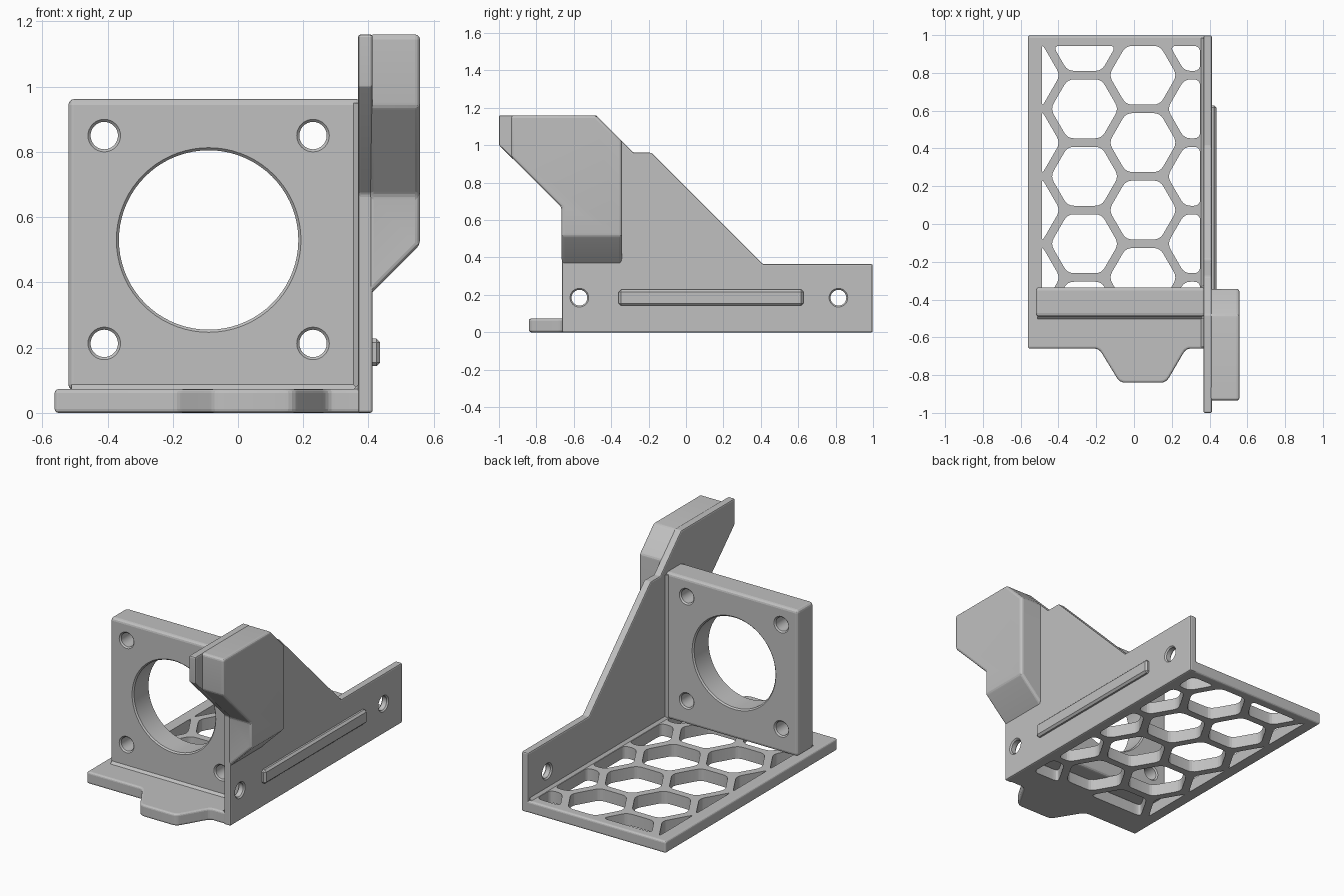
import bpy, bmesh, math
from mathutils import Vector

old = bpy.data.objects.get("Cube")
if old:
    bpy.data.objects.remove(old, do_unlink=True)

grey = bpy.data.materials.new("light grey")
grey.use_nodes = True
GREY = (0.53, 0.53, 0.53, 1)
grey.diffuse_color = GREY
grey.node_tree.nodes["Principled BSDF"].inputs["Base Color"].default_value = GREY

# Extrusion directions: map profile (u, v) and depth w to space
AXES = {
    "x": lambda u, v, w: Vector((w, u, v)),
    "y": lambda u, v, w: Vector((u, w, v)),
    "z": lambda u, v, w: Vector((u, v, w)),
}


def bridge(bm, rings):
    """Closed skin over equal-length rings, with capped ends."""
    n = len(rings[0])
    for a, b in zip(rings, rings[1:]):
        for i in range(n):
            bm.faces.new((a[i], a[(i + 1) % n], b[(i + 1) % n], b[i]))
    bm.faces.new(rings[0])
    bm.faces.new(rings[-1])


def prism(bm, pts, axis, lo, hi):
    bridge(bm, [[bm.verts.new(AXES[axis](u, v, w)) for u, v in pts] for w in (lo, hi)])


def drill(bm, u, v, r, axis, lo, hi, c=0.008, n=32):
    """Hole cutter with a chamfer at both mouths."""
    rings = []
    for rad, w in ((r + 2 * c, lo - c), (r, lo + c), (r, hi - c), (r + 2 * c, hi + c)):
        rings.append([bm.verts.new(AXES[axis](u + rad * math.cos(math.tau * i / n),
                                              v + rad * math.sin(math.tau * i / n), w))
                      for i in range(n)])
    bridge(bm, rings)


def rect(u0, v0, u1, v1):
    return [(u0, v0), (u1, v0), (u1, v1), (u0, v1)]


def rounded(pts, r, seg=4):
    """Round every corner of a polygon."""
    out = []
    for i, p in enumerate(pts):
        p = Vector(p)
        a, b = Vector(pts[i - 1]) - p, Vector(pts[(i + 1) % len(pts)]) - p
        s = p + a.normalized() * min(r, a.length * 0.4)
        e = p + b.normalized() * min(r, b.length * 0.4)
        for k in range(seg + 1):
            t = k / seg
            out.append(s * (1 - t) ** 2 + p * 2 * t * (1 - t) + e * t * t)
    return out


def clip(pts, axis, limit, sign):
    """Keep the side of a polygon where sign * (coordinate - limit) >= 0."""
    out = []
    for i, p in enumerate(pts):
        q = pts[i - 1]
        dp, dq = sign * (p[axis] - limit), sign * (q[axis] - limit)
        if (dp >= 0) != (dq >= 0):
            out.append(q.lerp(p, dq / (dq - dp)))
        if dp >= 0:
            out.append(p)
    return out


def to_object(name, bm):
    bmesh.ops.recalc_face_normals(bm, faces=bm.faces)
    mesh = bpy.data.meshes.new(name)
    bm.to_mesh(mesh)
    bm.free()
    mesh.materials.append(grey)
    ob = bpy.data.objects.new(name, mesh)
    bpy.context.collection.objects.link(ob)
    return ob


def finish(name, bm, bevel=0.0, seg=3, cutter=None):
    """Make the part, soften its edges, cut its openings, set its shading."""
    ob = to_object(name, bm)
    if bevel:
        mod = ob.modifiers.new("bevel", "BEVEL")
        mod.width, mod.segments, mod.limit_method = bevel, seg, "ANGLE"
        mod.angle_limit = math.radians(35)
    if cutter:
        cut = to_object(name + "_cutter", cutter)
        cut.hide_render = True
        mod = ob.modifiers.new("cut", "BOOLEAN")
        mod.object, mod.operation, mod.solver = cut, "DIFFERENCE", "EXACT"
    bpy.context.view_layer.update()
    mesh = bpy.data.meshes.new_from_object(ob.evaluated_get(bpy.context.evaluated_depsgraph_get()))
    ob.modifiers.clear()
    ob.data = mesh
    if cutter:
        bpy.data.objects.remove(cut, do_unlink=True)
    bpy.ops.object.select_all(action="DESELECT")
    ob.select_set(True)
    bpy.context.view_layer.objects.active = ob
    bpy.ops.object.shade_smooth_by_angle(angle=math.radians(12))
    return ob


BASE_TOP = 0.073
WALL_IN, WALL_OUT = 0.368, 0.413

# Base plate with front tab and honeycomb openings
base = bmesh.new()
tab = rounded([(-0.24, -0.66), (-0.185, -0.66), (-0.075, -0.84),
               (0.17, -0.84), (0.275, -0.66), (0.33, -0.66)], 0.03)[5:-5]
prism(base, [(-0.562, -0.66)] + tab + [(0.405, -0.66), (0.405, 0.998), (-0.562, 0.998)],
      "z", 0, BASE_TOP)
comb = bmesh.new()
PITCH, FLAT = 0.357, 0.312
for col in range(4):
    cx = -0.571 + col * PITCH * math.sqrt(3) / 2
    for row in range(6):
        cy = 0.788 - (row - 1) * PITCH - (col % 2) * PITCH / 2
        cell = [Vector((cx + FLAT / math.sqrt(3) * math.cos(k * math.pi / 3),
                        cy + FLAT / math.sqrt(3) * math.sin(k * math.pi / 3))) for k in range(6)]
        for axis, limit, sign in ((0, -0.487, 1), (0, 0.35, -1), (1, -0.48, 1), (1, 0.943, -1)):
            cell = clip(cell, axis, limit, sign)
        if len(cell) > 2 and max(p.y for p in cell) - min(p.y for p in cell) > 0.04:
            prism(comb, rounded(cell, 0.035), "z", -0.05, BASE_TOP + 0.05)
finish("base_plate", base, 0.012, cutter=comb)

# Upright mounting plate with one large bore and four screw holes
plate = bmesh.new()
prism(plate, rect(-0.52, BASE_TOP - 0.004, 0.38, 0.962), "y", -0.49, -0.335)
bores = bmesh.new()
drill(bores, -0.09, 0.53, 0.275, "y", -0.49, -0.335, n=72)
for u in (-0.41, 0.23):
    for v in (0.213, 0.85):
        drill(bores, u, v, 0.042, "y", -0.49, -0.335)
finish("mounting_plate", plate, 0.018, cutter=bores)

# Side wall with stepped and sloping outline
wall = bmesh.new()
prism(wall, [(-0.663, 0), (0.998, 0), (0.998, 0.365), (0.41, 0.365), (-0.185, 0.96),
             (-0.28, 0.96), (-0.48, 1.16), (-1, 1.16), (-1, 1.0), (-0.663, 0.67)],
      "x", WALL_IN, WALL_OUT)
side_holes = bmesh.new()
for u in (-0.57, 0.815):
    drill(side_holes, u, 0.185, 0.042, "x", WALL_IN, WALL_OUT)
finish("side_wall", wall, 0.008, seg=2, cutter=side_holes)

# Outer block with a sloping underside
block = bmesh.new()
prism(block, [(-0.665, 0.34), (-0.343, 0.34), (-0.343, 1.023), (-0.48, 1.16),
              (-0.935, 1.16), (-0.935, 0.938), (-0.665, 0.668)], "x", 0.4, 0.558)
bmesh.ops.bisect_plane(block, geom=block.verts[:] + block.edges[:] + block.faces[:],
                       plane_co=(WALL_OUT, 0, 0.37), plane_no=(1, 0, -1), clear_outer=True)
bmesh.ops.holes_fill(block, edges=[e for e in block.edges if e.is_boundary])
finish("outer_block", block, 0.015)

# Guide rail on the outside of the wall
rail = bmesh.new()
prism(rail, rect(-0.36, 0.143, 0.628, 0.228), "x", 0.4, 0.436)
finish("guide_rail", rail, 0.012, seg=1)

# Small fillet strips in the inner corners
F = 0.014


def strip(name, u, v, du, dv, axis, lo, hi):
    bm = bmesh.new()
    prism(bm, [(u - du * 0.2, v - dv * 0.2), (u + du, v - dv * 0.2), (u + du, v),
               (u, v + dv), (u - du * 0.2, v + dv)], axis, lo, hi)
    finish(name, bm)


strip("wall_base_fillet", WALL_IN, BASE_TOP, -F, F, "y", -0.65, 0.985)
strip("plate_base_fillet", -0.49, BASE_TOP, -F, F, "x", -0.51, 0.38)
strip("plate_wall_front_fillet", WALL_IN, -0.49, -F, -F, "z", 0.06, 0.95)
strip("plate_wall_back_fillet", WALL_IN, -0.335, -F, F, "z", 0.06, 0.95)
